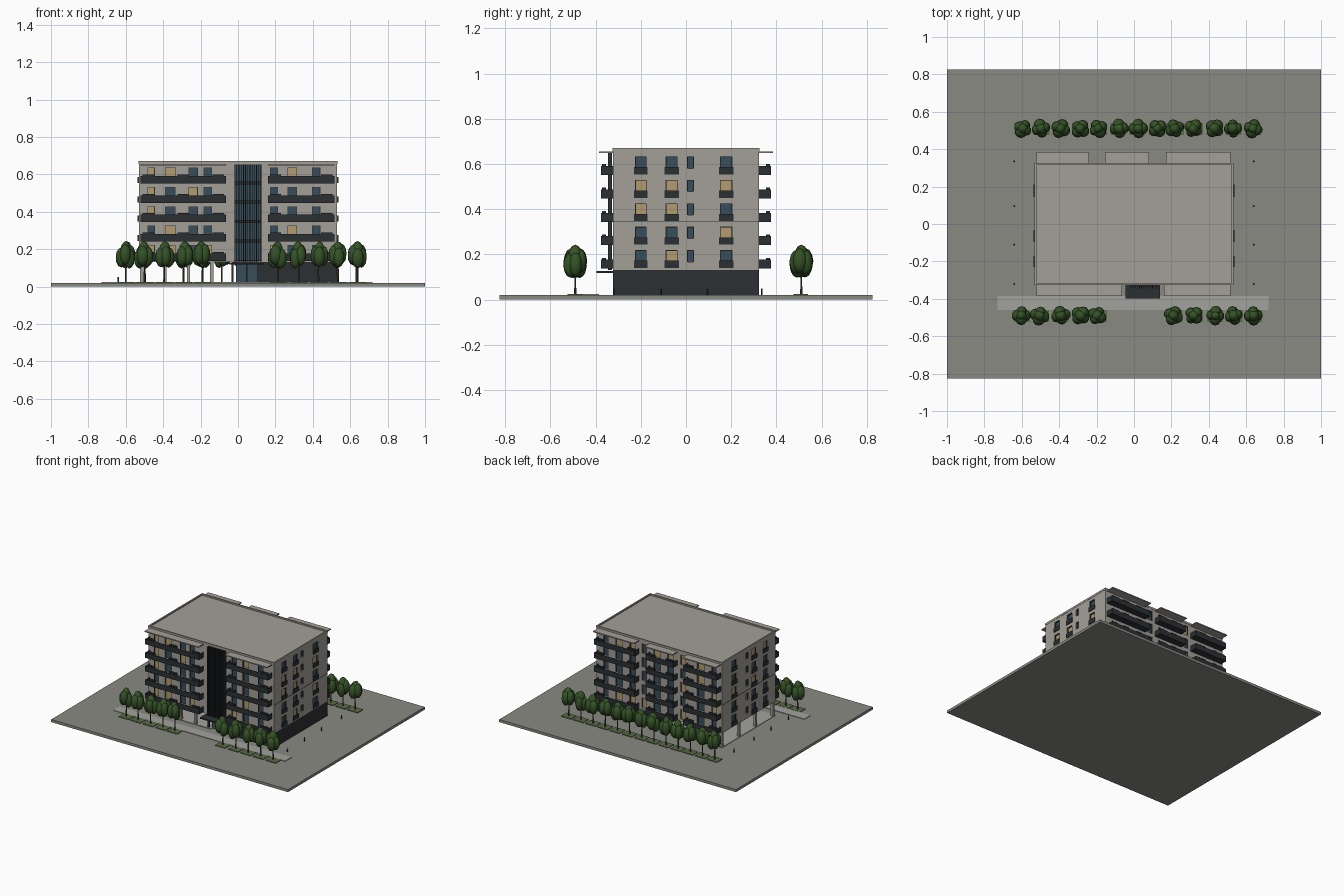
import bpy, bmesh, math, random
from mathutils import Matrix, Vector

if "Cube" in bpy.data.objects:
    bpy.data.objects.remove(bpy.data.objects["Cube"])

random.seed(4)

def mat(name, r, g, b):
    m = bpy.data.materials.new(name)
    m.diffuse_color = (r, g, b, 1)
    m.use_nodes = True
    m.node_tree.nodes["Principled BSDF"].inputs["Base Color"].default_value = m.diffuse_color
    return m

PAVE = mat("paving", .25, .255, .225)
PATH = mat("path_stone", .36, .36, .34)
WALL = mat("plaster", .37, .345, .31)
DARK = mat("charcoal", .025, .03, .034)
GLASS = mat("glass", .04, .075, .1)
WARM = mat("curtain", .45, .33, .16)
LEAF = mat("leaves", .035, .085, .02)
GRASS = mat("grass", .1, .15, .06)
BARK = mat("bark", .09, .06, .04)

def finish(name, bm, m):
    me = bpy.data.meshes.new(name)
    bm.to_mesh(me)
    bm.free()
    ob = bpy.data.objects.new(name, me)
    bpy.context.collection.objects.link(ob)
    me.materials.append(m)
    return ob

def boxes(name, items, m):
    """One object out of boxes given as x0, x1, y0, y1, z0, z1."""
    bm = bmesh.new()
    for x0, x1, y0, y1, z0, z1 in items:
        mx = Matrix.Translation(((x0 + x1) / 2, (y0 + y1) / 2, (z0 + z1) / 2))
        size = Matrix.Diagonal((abs(x1 - x0), abs(y1 - y0), abs(z1 - z0), 1))
        bmesh.ops.create_cube(bm, size=1, matrix=mx @ size)
    return finish(name, bm, m)

def rods(name, items, m, sides=8):
    """Upright cylinders given as x, y, z0, z1, bottom radius, top radius."""
    bm = bmesh.new()
    for x, y, z0, z1, r0, r1 in items:
        bmesh.ops.create_cone(bm, cap_ends=True, segments=sides, radius1=r0, radius2=r1,
                              depth=z1 - z0, matrix=Matrix.Translation((x, y, (z0 + z1) / 2)))
    return finish(name, bm, m)

BX, BY, G, Z0, TOP = .53, .323, .02, .13, .67     # half sizes, ground, first floor, roof
FLOORS = [.137 + .1035 * i for i in range(5)]

# Site
boxes("ground_plate", [(-1, 1, -.825, .825, 0, G)], PAVE)
boxes("front_path", [(-.73, .72, -.46, -.385, G, .024)], PATH)
boxes("undercroft_floor", [(-BX, 0, -BY, BY, G, .024)], PATH)

# Main body with window recesses cut in
body = boxes("main_block", [(-BX, BX, -BY, BY, Z0, .66)], WALL)
D = .012
cuts, panes, warm, frames = [], [], [], []

def window(side, a, b, z0, z1):
    """Recess, pane and frame; side is f, b, l or r and a..b runs along that wall."""
    s = -1 if side in "fl" else 1
    w = BY if side in "fb" else BX
    def part(p, q, d0, d1, u, v):
        d = sorted((s * (w + d0), s * (w + d1)))
        return (p, q, *d, u, v) if side in "fb" else (*d, p, q, u, v)
    cuts.append(part(a, b, -D, .01, z0, z1))
    (warm if random.random() < .27 else panes).append(part(a, b, -D - .002, -D + .002, z0, z1))
    t = .003
    for p, q, u, v in ((a, a + t, z0, z1), (b - t, b, z0, z1), (a, b, z1 - t, z1)):
        frames.append(part(p, q, -D, -.003, u, v))

FRONT = [(-.485, -.445), (-.39, -.335), (-.265, -.215), (-.185, -.14),
         (.17, .215), (.265, .315), (.395, .44)]
BACK = [(-.48, -.44), (-.38, -.32), (-.22, -.18), (-.12, -.07), (-.01, .05),
        (.105, .145), (.2, .25), (.31, .37), (.43, .47)]
SIDE = [(-.225, -.175), (-.09, -.037), (.005, .035), (.15, .205)]
guards = []
for f in FLOORS:
    for a, b in FRONT:
        window("f", a, b, f + .012, f + .085)
    for a, b in BACK:
        window("b", a, b, f + .012, f + .085)
    for i, (a, b) in enumerate(SIDE):
        for side, s in (("l", -1), ("r", 1)):
            window(side, a, b, f + (.03 if i == 2 else .012), f + .082)
            if i != 2:                             # window guard
                x = sorted((s * BX, s * (BX + .006)))
                guards.append((*x, a - .005, b + .005, f + .003, f + .035))
cuts.append((-.02, .125, -BY - .01, -BY + .02, .14, .65))   # stairwell glazing slot

cutter = boxes("window_cutter", cuts, WALL)
cutter.hide_render = True
mod = body.modifiers.new("windows", "BOOLEAN")
mod.operation, mod.solver, mod.object = "DIFFERENCE", "EXACT", cutter
bpy.context.view_layer.objects.active = body
bpy.ops.object.modifier_apply(modifier=mod.name)
bpy.data.objects.remove(cutter)
boxes("window_panes", panes, GLASS)
boxes("curtained_panes", warm, WARM)
boxes("window_frames", frames, DARK)
boxes("window_guards", guards, DARK)

# Roof rim and thin mid-height joint band
t, e = .008, .002
boxes("roof_rim", [(-BX - e, BX + e, s * (BY + e), s * (BY - t), .655, TOP) for s in (-1, 1)] +
      [(s * (BX + e), s * (BX - t), -BY, BY, .655, TOP) for s in (-1, 1)], WALL)
boxes("joint_band", [(s * BX, s * (BX + .001), -BY, BY, .343, .346) for s in (-1, 1)], DARK)

# Balconies and their roof canopies
slabs, rails, planters, canopies = [], [], [], []
for s, spans in ((-1, [(-.52, -.065), (.16, .515)]),
                 (1, [(-.52, -.24), (-.155, .08), (.17, .515)])):
    y0, y1 = s * BY, s * .376
    for a, b in spans:
        canopies.append((a, b, y0, s * .385, .648, .656))
        for f in FLOORS:
            slabs.append((a, b, y0, y1, f, f + .008))
            rails.append((a, b, y1 - s * .004, y1, f + .008, f + .04))
            rails += [(x, x + .004, y0, y1, f + .008, f + .04) for x in (a, b - .004)]
            n = max(2, round((b - a) / .15))
            for i in range(n):
                x = a + .01 + (b - a - .08) * i / (n - 1)
                planters.append((x, x + .06, y1 - s * .022, y1 - s * .005, f + .008, f + .048))
boxes("balcony_slabs", slabs, DARK)
boxes("balcony_parapets", rails, DARK)
boxes("balcony_planters", planters, DARK)
boxes("balcony_canopies", canopies, WALL)

# Stairwell glazing, landings and vertical fins
boxes("stair_glazing", [(-.02, .125, -BY + .017, -BY + .021, .14, .65)], GLASS)
boxes("stair_landings", [(-.02, .125, -BY, -BY + .018, f - .004, f + .012) for f in FLOORS[1:]], DARK)
boxes("stair_fins", [(x, x + .004, -.345, -.328, .13, .652)
                     for x in (-.02 + .0117 * i for i in range(13))], DARK)
boxes("fin_rails", [(-.02, .124, -.33, -BY, f, f + .005) for f in FLOORS], DARK)

# Ground floor: closed right half, open left half on columns
boxes("base_block", [(.105, BX, -BY, BY, G, Z0), (-.01, .105, -.29, BY, G, Z0)], DARK)
boxes("entrance_glass", [(-.01, .045, -.3, -.29, G, .118), (.049, .105, -.3, -.29, G, .118)], GLASS)
boxes("entrance_canopy", [(-.045, .14, -.397, -BY, .118, .127)], DARK)
boxes("entrance_post", [(-.035, -.025, -.315, -.3, G, Z0)], DARK)
boxes("columns", [(x - .009, x + .009, y - .009, y + .009, G, Z0)
                  for x in (-.515, -.39, -.265, -.14) for y in (-.308, -.1, .1, .308)], WALL)

# Bollards
rods("bollards", [(s * .64, y, G, .05, .004, .003) for s in (-1, 1)
                  for y in (-.32, -.11, .095, .335)], DARK)

# Trees, trunks and planting beds
spots = [(x, -.49) for x in (-.6, -.5, -.395, -.29, -.19, .215, .325, .43, .535, .64)]
spots += [(-.6 + .1027 * i, .51) for i in range(13)]
boxes("planting_beds", [(x - .04, x + .045, y - .035, y + .03, G, .025) for x, y in spots], GRASS)
rods("tree_trunks", [(x, y, G, .13, .005, .003) for x, y in spots], BARK)
bm = bmesh.new()
for x, y in spots:
    turn = random.uniform(0, 6.28)
    x += random.uniform(-.008, .008)
    for i in range(5):
        a = turn + i * math.tau / 4
        r = 0 if i == 4 else .021
        c = Vector((x + r * math.cos(a), y + r * math.sin(a),
                    .188 if i == 4 else random.uniform(.15, .175)))
        k = random.uniform(.027, .033)
        bmesh.ops.create_icosphere(bm, subdivisions=2, radius=1, matrix=Matrix.Translation(c)
                                   @ Matrix.Diagonal((k, k, .055, 1)))
for face in bm.faces:
    face.smooth = True
finish("tree_crowns", bm, LEAF)
